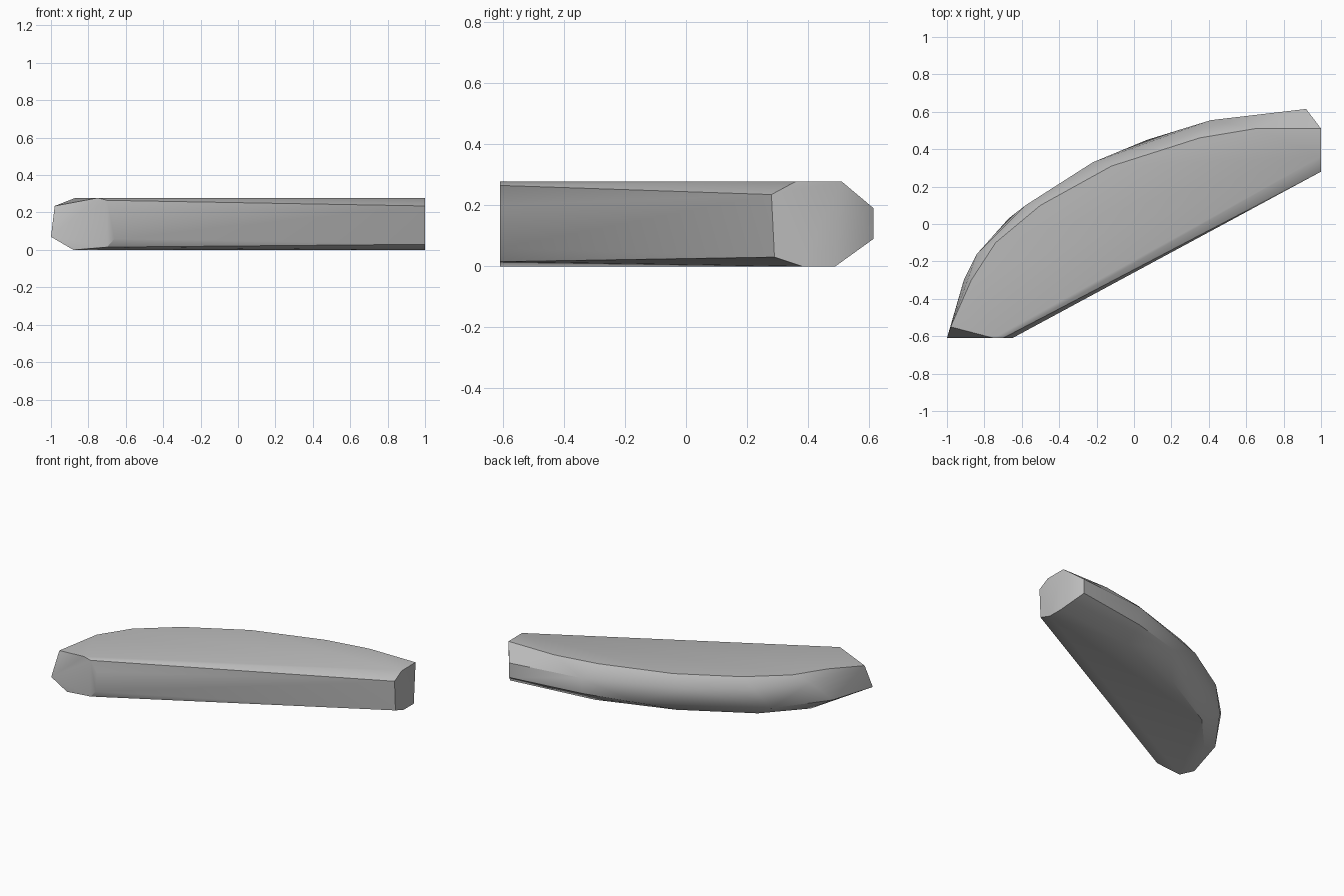
import bpy
import bmesh
import math

default = bpy.data.objects.get("Cube")
if default:
    bpy.data.objects.remove(default, do_unlink=True)


def make_material(name, rgb):
    mat = bpy.data.materials.new(name)
    mat.use_nodes = True
    colour = (*rgb, 1.0)
    mat.diffuse_color = colour
    mat.node_tree.nodes["Principled BSDF"].inputs["Base Color"].default_value = colour
    return mat


def layer(outline, z_start, z_end):
    """Lift a plan outline to a height that changes evenly along it."""
    last = len(outline) - 1
    return [(x, y, z_start + (z_end - z_start) * index / last)
            for index, (x, y) in enumerate(outline)]


front, right, height = -.61, 1, .278

# Plan curves of the rounded back, from the front tip to the right end
top_edge = [(-.75, front), (-.87, -.3), (-.74, -.1), (-.5, .1),
            (-.12, .31), (.35, .46), (.65, .51), (right, .51)]
upper_rim = [(-.98, -.55), (-.84, -.16), (-.58, .1),
             (-.22, .33), (.41, .555), (.92, .615)]
lower_rim = [(-1, front), (-.91, -.3), (-.67, .03),
             (.07, .45), (.41, .54), (.92, .615)]
bottom_edge = [(-.88, front), (-.78, -.25), (-.55, 0),
               (-.1, .25), (.4, .42), (right, .49)]

points = layer(top_edge, height, height)
points += layer(upper_rim, .235, .19)
points += layer(lower_rim, .07, .09)
points += layer(bottom_edge, 0, 0)

# Softened straight side, running from the front tip to the right end
points += [(x, front, z) for x, z in
           [(-.7, .265), (-.65, .2), (-.66, .06), (-.7, .015)]]
points += [(right, y, z) for y, z in
           [(.36, height), (.28, .235), (.29, .03), (.38, 0)]]

# Skin the layers as one convex block and merge its flat faces
bm = bmesh.new()
for point in points:
    bm.verts.new(point)
hull = bmesh.ops.convex_hull(bm, input=bm.verts[:])
unused = {v for v in hull["geom_interior"] + hull["geom_unused"]
          if isinstance(v, bmesh.types.BMVert)}
bmesh.ops.delete(bm, geom=list(unused), context="VERTS")
bmesh.ops.dissolve_limit(bm, angle_limit=math.radians(1),
                         verts=bm.verts[:], edges=bm.edges[:])
bmesh.ops.recalc_face_normals(bm, faces=bm.faces[:])

mesh = bpy.data.meshes.new("curved_wedge")
bm.to_mesh(mesh)
bm.free()
mesh.materials.append(make_material("plain grey", (.5, .5, .5)))
wedge = bpy.data.objects.new("curved_wedge", mesh)
bpy.context.collection.objects.link(wedge)

# Smooth the gentle facets and keep the end faces crisp
bpy.ops.object.select_all(action="DESELECT")
wedge.select_set(True)
bpy.context.view_layer.objects.active = wedge
bpy.ops.object.shade_smooth_by_angle(angle=math.radians(35))
